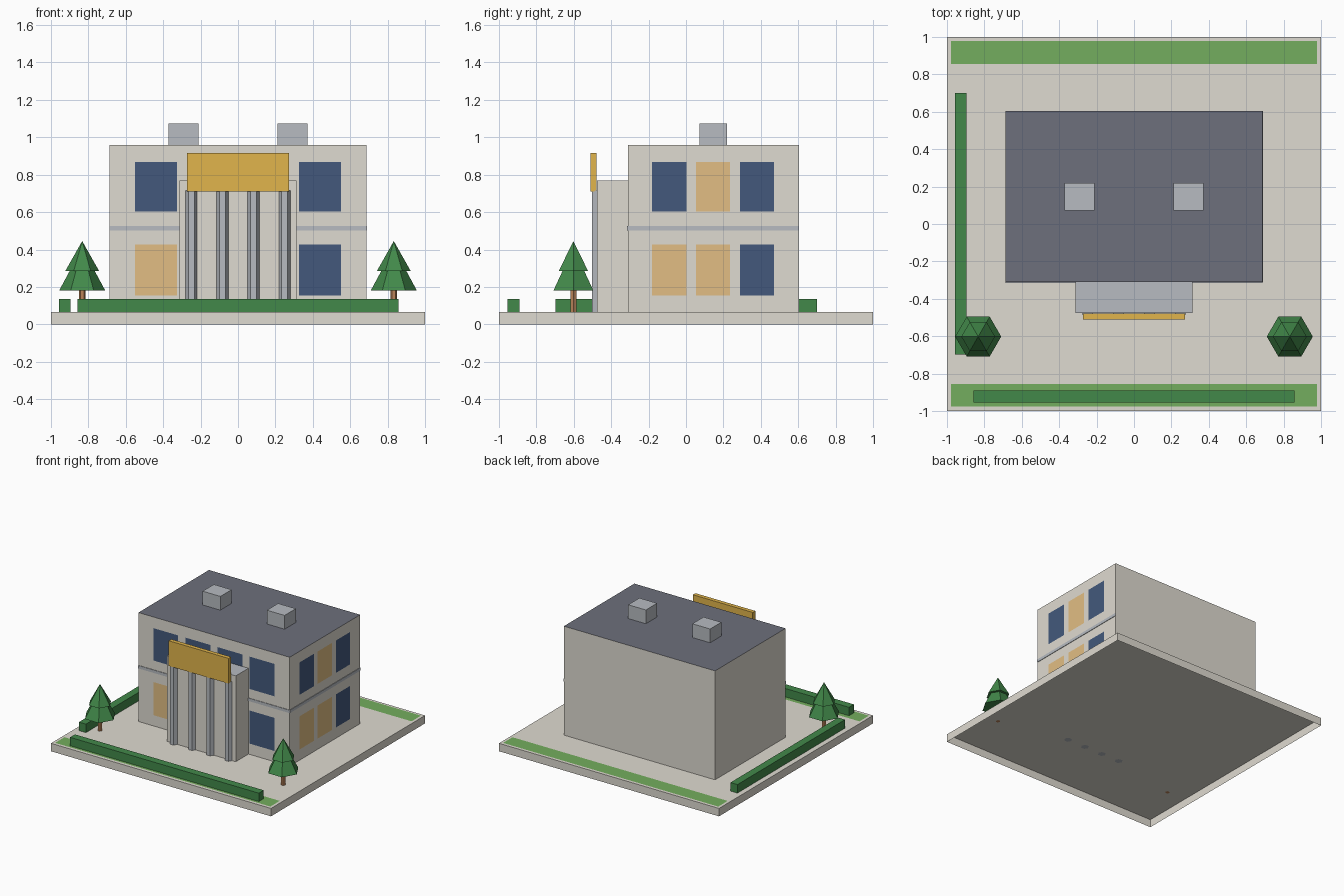
import bpy
import bmesh

cube = bpy.data.objects.get("Cube")
if cube:
    bpy.data.objects.remove(cube)


def material(name, rgb):
    """Make a flat material from 0-255 display values."""
    lin = [(c / 255 / 12.92) if c < 11 else ((c / 255 + 0.055) / 1.055) ** 2.4 for c in rgb]
    m = bpy.data.materials.new(name)
    m.use_nodes = True
    m.diffuse_color = (*lin, 1)
    bsdf = next(n for n in m.node_tree.nodes if n.type == 'BSDF_PRINCIPLED')
    bsdf.inputs["Base Color"].default_value = (*lin, 1)
    bsdf.inputs["Roughness"].default_value = 0.9
    return m


stone = material("pale stone", (223, 219, 209))
slate = material("dark slate", (109, 112, 124))
grey = material("light grey", (183, 187, 193))
blue = material("blue glass", (67, 89, 124))
amber = material("lit glass", (226, 190, 132))
lawn = material("lawn green", (116, 174, 94))
leaf = material("leaf green", (66, 137, 74))
bark = material("bark brown", (187, 132, 90))
gold = material("sign gold", (225, 181, 76))


def box(name, x, y, z, mat, top=None, keep=None):
    """Box from (min, max) ranges; keep(normal) chooses which sides to build."""
    bpy.ops.mesh.primitive_cube_add(size=1)
    ob = bpy.context.object
    ob.name = name
    for v in ob.data.vertices:
        v.co = [lo + (c + 0.5) * (hi - lo) for c, (lo, hi) in zip(v.co, (x, y, z))]
    ob.data.materials.append(mat)
    if top:
        ob.data.materials.append(top)
    bm = bmesh.new()
    bm.from_mesh(ob.data)
    bm.normal_update()
    for f in bm.faces:
        f.material_index = int(top is not None and f.normal.z > 0.5)
    if keep:
        bmesh.ops.delete(bm, geom=[f for f in bm.faces if not keep(f.normal)], context='FACES')
    bm.to_mesh(ob.data)
    bm.free()


def open_below(n):
    return n.z > -0.5


def top_only(n):
    return n.z > 0.5


def front_only(n):
    return n.y < -0.5


def side_only(n):
    return n.x > 0.5


def cone(name, r1, r2, x, y, z0, z1, mat):
    """Six-sided cone or prism with corners pointing along x."""
    bpy.ops.mesh.primitive_cone_add(vertices=6, radius1=r1, radius2=r2, depth=z1 - z0,
                                    location=(x, y, (z0 + z1) / 2), rotation=(0, 0, 1.5708))
    ob = bpy.context.object
    ob.name = name
    ob.data.materials.append(mat)


def span(centre, width):
    return (centre - width / 2, centre + width / 2)


# Ground slab, open underneath, and planting
G, T = 0.065, 0.001
box("ground_slab", (-1, 1), (-1, 1), (0, G), stone, keep=open_below)
for name, y in (("front_lawn", -0.916), ("back_lawn", 0.917)):
    box(name, (-0.978, 0.978), span(y, 0.122), (G, G + T), lawn, keep=top_only)
box("front_hedge", (-0.858, 0.858), span(-0.923, 0.063), (G, 0.135), leaf, keep=open_below)
box("side_hedge", span(-0.926, 0.063), (-0.697, 0.7), (G, 0.135), leaf, keep=open_below)

# Main block with a slate top
W, FRONT, BACK, ROOF = 0.687, -0.311, 0.604, 0.96
box("building", (-W, W), (FRONT, BACK), (G, ROOF), stone, slate, open_below)

# Trim bands between the floors, front and one side
box("front_band", (-W, W), (FRONT - 0.004, FRONT + 0.01), (0.503, 0.527), grey)
box("side_band", (W - 0.01, W + 0.004), (FRONT, BACK), (0.503, 0.527), grey)

# Windows as flat panes
LOWER, UPPER = (0.154, 0.426), (0.603, 0.869)
for x in (-0.438, -0.146, 0.146, 0.438):
    box("front_upper_window", span(x, 0.226), (FRONT - T, FRONT), UPPER, blue, keep=front_only)
for x, mat in ((-0.438, amber), (0.438, blue)):
    box("front_lower_window", span(x, 0.226), (FRONT - T, FRONT), LOWER, mat, keep=front_only)
for y, low, high in ((-0.09, amber, blue), (0.144, amber, amber), (0.379, blue, blue)):
    box("side_lower_window", (W, W + T), span(y, 0.183), LOWER, low, keep=side_only)
    box("side_upper_window", (W, W + T), span(y, 0.183), UPPER, high, keep=side_only)

# Entrance block, columns and sign board
box("entrance", (-0.313, 0.313), (-0.476, FRONT), (G, 0.77), stone, grey, open_below)
for i in range(4):
    cone("column", 0.031, 0.031, -0.249 + i * 0.166, -0.476, G, 0.715, grey)
box("sign_board", (-0.272, 0.272), (-0.511, -0.478), (0.709, 0.916), gold)

# Rooftop units
for x in (-0.292, 0.292):
    box("roof_unit", span(x, 0.161), span(0.146, 0.146), (ROOF, 1.073), grey, keep=open_below)

# Trees
for x in (-0.833, 0.833):
    cone("tree_trunk", 0.018, 0.018, x, -0.602, G, 0.2, bark)
    cone("tree_lower_tier", 0.123, 0, x, -0.602, 0.181, 0.41, leaf)
    cone("tree_upper_tier", 0.09, 0, x, -0.602, 0.286, 0.445, leaf)
